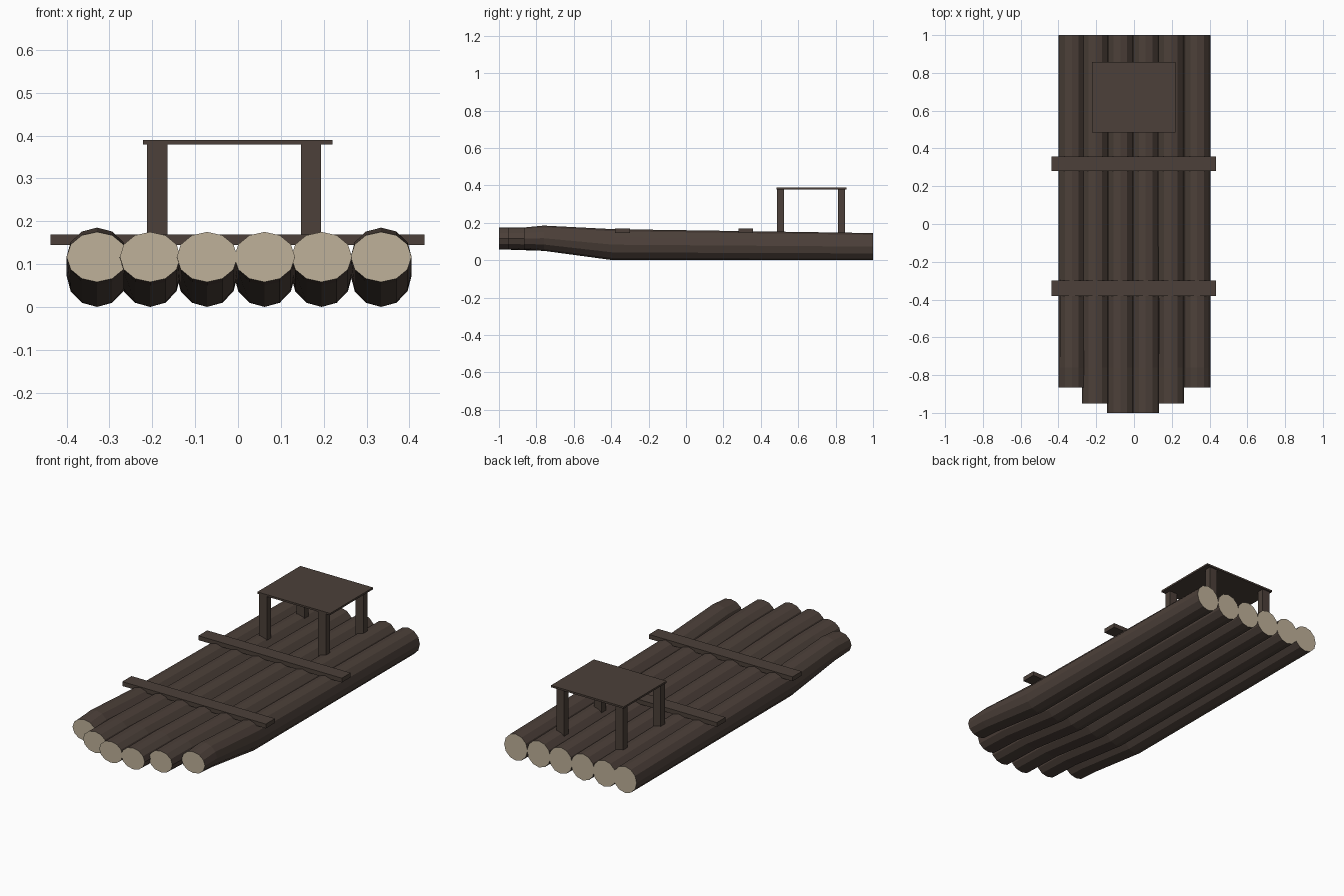
import bpy, bmesh, math

if "Cube" in bpy.data.objects:
    bpy.data.objects.remove(bpy.data.objects["Cube"])


def make_material(name, rgb):
    m = bpy.data.materials.new(name)
    m.diffuse_color = (*rgb, 1)
    m.use_nodes = True
    m.node_tree.nodes["Principled BSDF"].inputs["Base Color"].default_value = m.diffuse_color
    return m


bark = make_material("dark bark", (0.072, 0.051, 0.041))
cut = make_material("pale cut wood", (0.52, 0.44, 0.32))


def finish(bm, name, mats):
    bmesh.ops.recalc_face_normals(bm, faces=bm.faces)
    me = bpy.data.meshes.new(name)
    bm.to_mesh(me)
    bm.free()
    for m in mats:
        me.materials.append(m)
    ob = bpy.data.objects.new(name, me)
    bpy.context.collection.objects.link(ob)
    return ob


def log(name, x, stations, rx=0.071, sides=12):
    """Loft of polygon rings; each station is (y, bottom z, top z)."""
    bm = bmesh.new()
    rings = []
    for y, lo, hi in stations:
        c, rz = (lo + hi) / 2, (hi - lo) / 2
        rings.append([bm.verts.new((x + rx * math.sin(2 * math.pi * i / sides), y,
                                    c + rz * math.cos(2 * math.pi * i / sides)))
                      for i in range(sides)])
    for a, b in zip(rings, rings[1:]):
        for i in range(sides):
            j = (i + 1) % sides
            bm.faces.new((a[i], a[j], b[j], b[i]))
    # pale sawn ends
    for ring in (rings[0], rings[-1]):
        bm.faces.new(ring).material_index = 1
    return finish(bm, name, (bark, cut))


def box(name, x0, x1, y0, y1, z0, z1):
    bm = bmesh.new()
    bmesh.ops.create_cube(bm, size=1)
    for v in bm.verts:
        v.co = ((x0 + x1) / 2 + v.co.x * (x1 - x0),
                (y0 + y1) / 2 + v.co.y * (y1 - y0),
                (z0 + z1) / 2 + v.co.z * (z1 - z0))
    return finish(bm, name, (bark,))


# Raft logs with upturned, staggered bow
for n, (x, front) in enumerate([(-0.329, -0.865), (-0.205, -0.95), (-0.072, -1.0),
                                (0.062, -1.0), (0.195, -0.95), (0.334, -0.865)]):
    outer = n in (0, 5)
    bow_top = 0.185 if outer else 0.175
    log(f"raft_log_{n + 1}", x, [(1.0, 0.0, 0.145), (-0.39, 0.0, 0.166),
                                 (-0.76, 0.05, bow_top), (front, 0.058, 0.175)])

# Cross beams
box("front_cross_beam", -0.437, 0.435, -0.38, -0.30, 0.145, 0.169)
box("rear_cross_beam", -0.437, 0.435, 0.28, 0.357, 0.145, 0.169)

# Table at the stern
box("table_top", -0.222, 0.22, 0.485, 0.858, 0.379, 0.389)
for side, x in (("left", -0.212), ("right", 0.147)):
    for end, y in (("front", 0.486), ("rear", 0.812)):
        box(f"{end}_{side}_table_leg", x, x + 0.047, y, y + 0.037, 0.10, 0.38)
